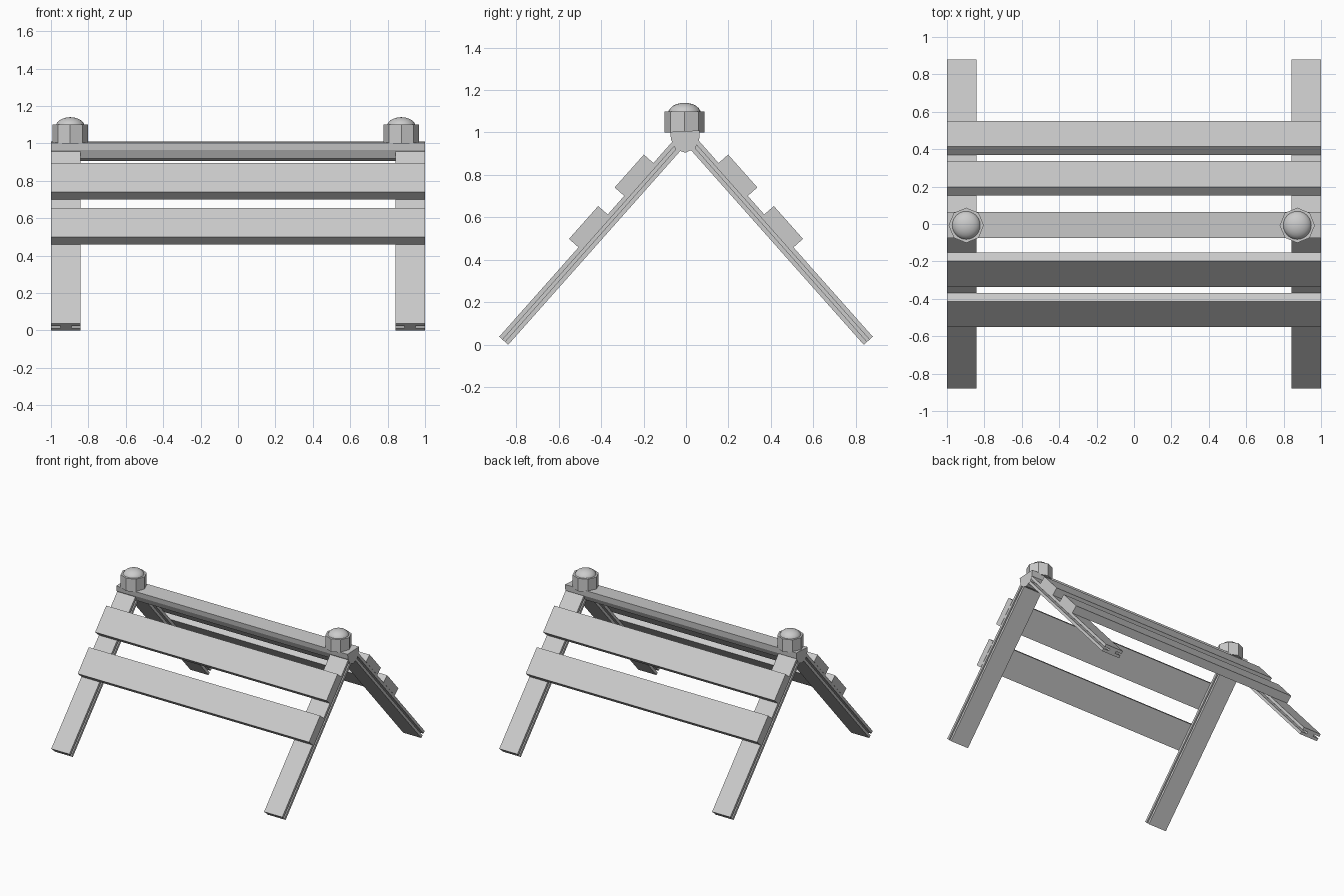
import bpy, bmesh
from math import sin, cos, radians, tau
from mathutils import Vector

if "Cube" in bpy.data.objects:
    bpy.data.objects.remove(bpy.data.objects["Cube"])


def prism(name, profile, origin, u, v, w, length):
    """Extrude a 2D profile (in axes u, v) along w."""
    bm = bmesh.new()
    o, u, v, w = Vector(origin), Vector(u), Vector(v), Vector(w)
    verts = [bm.verts.new(o + u * a + v * b) for a, b in profile]
    face = bm.faces.new(verts)
    ext = bmesh.ops.extrude_face_region(bm, geom=[face])["geom"]
    bmesh.ops.translate(bm, vec=w * length,
                        verts=[g for g in ext if isinstance(g, bmesh.types.BMVert)])
    bmesh.ops.recalc_face_normals(bm, faces=bm.faces)
    return finish(name, bm)


def finish(name, bm):
    mesh = bpy.data.meshes.new(name)
    bm.to_mesh(mesh)
    bm.free()
    obj = bpy.data.objects.new(name, mesh)
    bpy.context.collection.objects.link(obj)
    return obj


TILT = radians(48.4)
LEG_T = 0.057
X = (1, 0, 0)

# Leg section: flat board with a groove along each narrow side
h, g, a, b = 0.0785, 0.029, -0.036, -0.021
leg_section = [(-h, -LEG_T), (h, -LEG_T), (h, a), (g, a), (g, b), (h, b),
               (h, 0), (-h, 0), (-h, b), (-g, b), (-g, a), (-h, a)]
slat_section = [(-1, 0), (1, 0), (1, 0.06), (-1, 0.06)]

for side, s in (("front", 1), ("back", -1)):
    along = Vector((0, s * cos(TILT), sin(TILT)))
    out = Vector((0, -s * sin(TILT), cos(TILT)))
    foot = Vector((0, -0.88 * s, 0.038))
    # Legs
    for label, x in (("left", -0.92), ("right", 0.92)):
        prism(f"{side}_{label}_leg", leg_section, foot + Vector((x, 0, 0)),
              X, out, along, 1.245)
    # Slats lying on the legs
    for label, start in (("lower", 0.563), ("upper", 0.887)):
        prism(f"{side}_{label}_slat", slat_section, foot + along * start,
              X, out, along, 0.207)

# Ridge beam
ridge = [(-0.075, 1.003), (0.065, 1.01), (0.062, 0.965), (0.042, 0.925),
         (-0.003, 0.905), (-0.048, 0.92), (-0.07, 0.965)]
prism("ridge_beam", ridge, (-1, 0, 0), (0, 1, 0), (0, 0, 1), X, 2)

# Ridge lamps: octagonal base with a rounded cap
octagon = [(0.094 * cos(tau * i / 8), 0.094 * sin(tau * i / 8)) for i in range(8)]
for label, x in (("left", -0.897), ("right", 0.873)):
    prism(f"{label}_lamp_base", octagon, (x, -0.007, 1.0), X, (0, 1, 0), (0, 0, 1), 0.1)
    bm = bmesh.new()
    bmesh.ops.create_uvsphere(bm, u_segments=24, v_segments=12, radius=1)
    bmesh.ops.scale(bm, vec=(0.077, 0.077, 0.05), verts=bm.verts)
    for f in bm.faces:
        f.smooth = True
    finish(f"{label}_lamp_cap", bm).location = (x, -0.007, 1.09)
